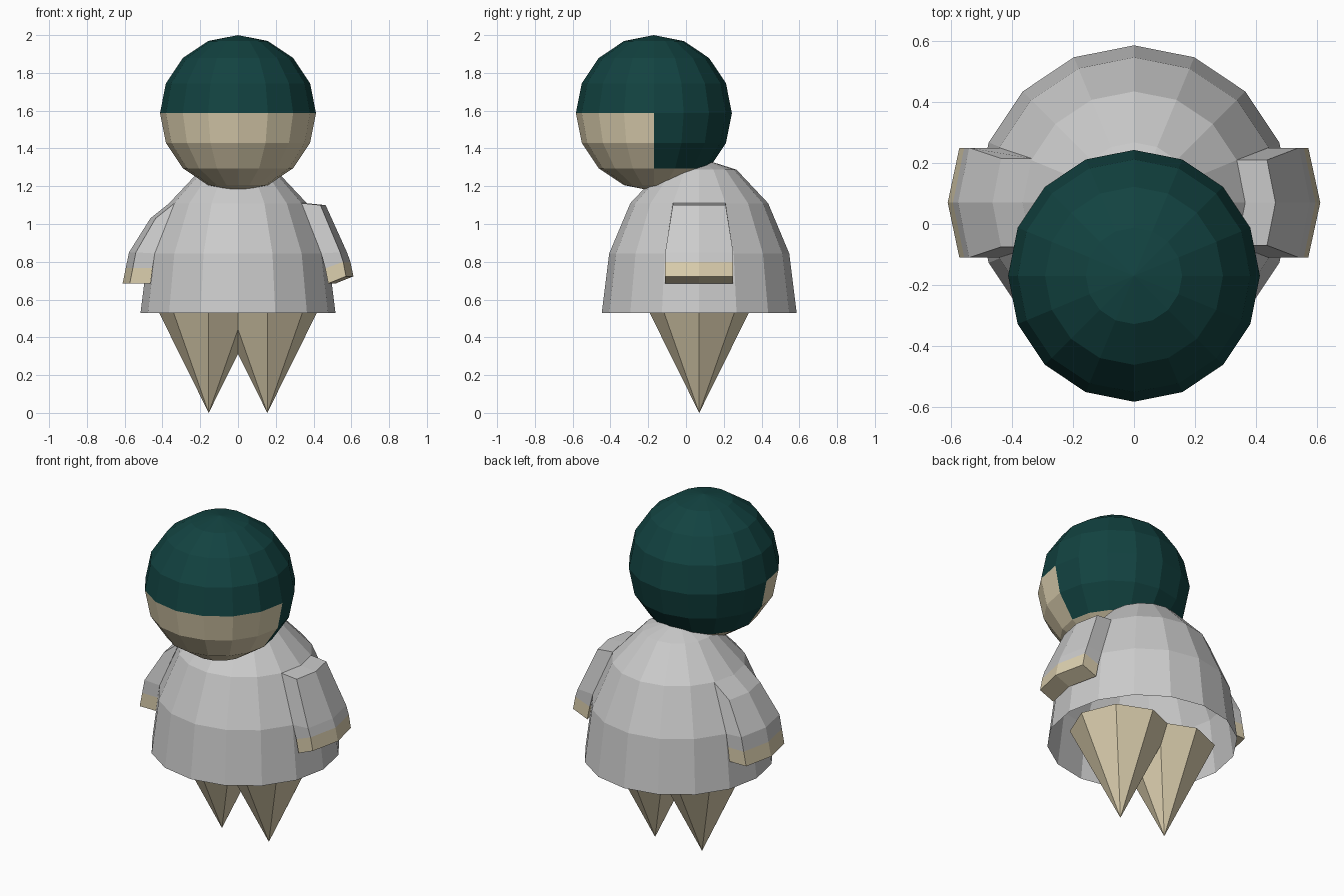
import bpy, bmesh
from math import cos, pi
from mathutils import Matrix, Vector

if "Cube" in bpy.data.objects:
    bpy.data.objects.remove(bpy.data.objects["Cube"])

COS = cos(pi / 8)   # side vertex of a 16-sided ring
CY = 0.07           # body centre in y


def material(name, rgb):
    m = bpy.data.materials.new(name)
    m.diffuse_color = (*rgb, 1)
    m.use_nodes = True
    m.node_tree.nodes["Principled BSDF"].inputs["Base Color"].default_value = m.diffuse_color
    return m


skin = material("skin", (0.72, 0.63, 0.43))
hair = material("hair", (0.006, 0.055, 0.052))


def finish(name, bm, mats=()):
    bmesh.ops.recalc_face_normals(bm, faces=bm.faces)
    me = bpy.data.meshes.new(name)
    bm.to_mesh(me)
    bm.free()
    ob = bpy.data.objects.new(name, me)
    bpy.context.collection.objects.link(ob)
    for m in mats:
        me.materials.append(m)
    return ob


# Head: 16 x 8 sphere, face area coloured as skin, the rest as hair
bm = bmesh.new()
bmesh.ops.create_uvsphere(bm, u_segments=16, v_segments=8, radius=0.413)
for f in bm.faces:
    c = f.calc_center_median()
    is_hair = c.z > 0 or (c.y > 0 and c.z > -0.3)
    f.material_index = 1 if is_hair else 0
bmesh.ops.translate(bm, verts=bm.verts, vec=(0, -0.17, 1.587))
finish("head", bm, (skin, hair))

# Robe: upper half of a stretched 16 x 8 sphere, open underneath
bm = bmesh.new()
bmesh.ops.create_uvsphere(bm, u_segments=16, v_segments=8, radius=1)
low = [v for v in bm.verts if v.co.z < -0.01]
bmesh.ops.delete(bm, geom=low, context='VERTS')
bmesh.ops.scale(bm, verts=bm.verts, vec=(0.516, 0.516, 0.82))
bmesh.ops.translate(bm, verts=bm.verts, vec=(0, CY, 0.53))
finish("robe", bm)

# Legs: 8-sided spikes pointing down
for side, label in ((-1, "left"), (1, "right")):
    bm = bmesh.new()
    bmesh.ops.create_cone(bm, cap_ends=True, segments=8, radius1=0, radius2=0.275, depth=0.555,
                          matrix=Matrix.Translation((side * 0.155, CY, 0.2775)))
    bmesh.ops.remove_doubles(bm, verts=bm.verts, dist=1e-4)
    finish(label + "_leg", bm, (skin,))


def loft(name, side, rings, cap, mats=(), inner=True):
    """Loft rings of (inner radius, inner z, thickness, outer z, half depth)."""
    bm = bmesh.new()
    loops = []
    for r, z_in, t, z_out, d in rings:
        pts = [(r * COS, -d, z_in), (r, 0, z_in), (r * COS, d, z_in),
               (r * COS + t, d, z_out), (r + t, 0, z_out), (r * COS + t, -d, z_out)]
        loops.append([bm.verts.new((side * x, CY + y, z)) for x, y, z in pts])
    for i, (a, b) in enumerate(zip(loops, loops[1:])):
        for k in range(6):
            # the first section sits on the robe, so it has no inner wall
            if k < 2 and i == 0 and not inner:
                continue
            n = (k + 1) % 6
            bm.faces.new((a[k], a[n], b[n], b[k]))
    e = loops[cap]
    bm.faces.new((e[0], e[1], e[4], e[5]))
    bm.faces.new((e[1], e[2], e[3], e[4]))
    finish(name, bm, mats)


# Arms: sleeves grown from the robe sides, with hands at the ends
arms = {
    "right": (1, [(0.364, 1.11, 0.100, 1.10, 0.14), (0.477, 0.844, 0.10, 0.85, 0.18),
                  (0.500, 0.765, 0.095, 0.80, 0.18), (0.517, 0.685, 0.094, 0.723, 0.18)]),
    "left": (-1, [(0.364, 1.11, 0.100, 1.03, 0.145), (0.477, 0.844, 0.10, 0.85, 0.18),
                  (0.490, 0.768, 0.104, 0.768, 0.18), (0.501, 0.685, 0.11, 0.685, 0.18)]),
}
for label, (side, rings) in arms.items():
    loft(label + "_sleeve", side, rings[:3], 0, inner=False)
    loft(label + "_hand", side, rings[2:], -1, (skin,))
